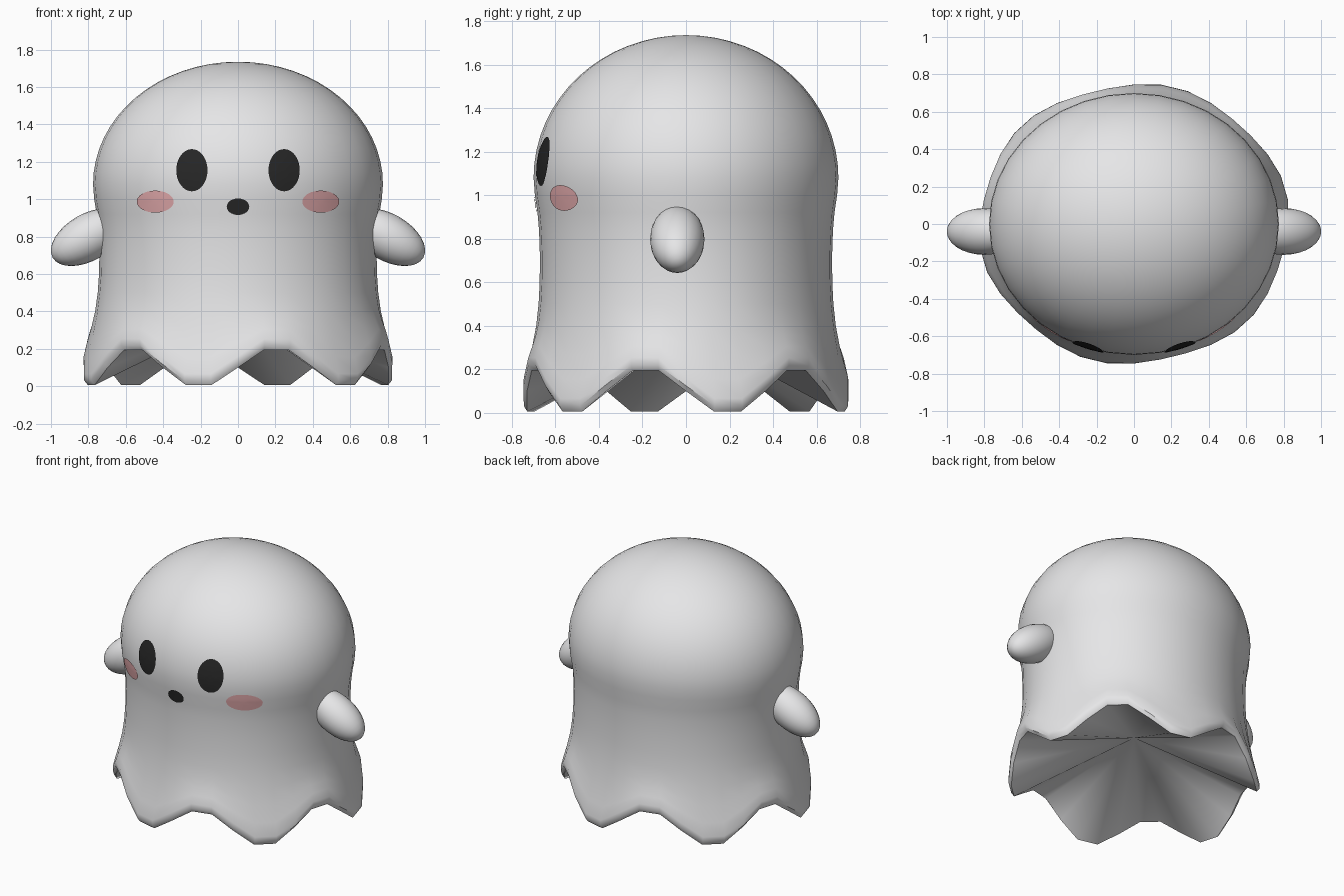
import bpy, bmesh, math
from mathutils import Matrix, Vector

if "Cube" in bpy.data.objects:
    bpy.data.objects.remove(bpy.data.objects["Cube"])

SEGS = 36


def material(name, col):
    m = bpy.data.materials.new(name)
    m.diffuse_color = (*col, 1)
    m.use_nodes = True
    m.node_tree.nodes["Principled BSDF"].inputs["Base Color"].default_value = m.diffuse_color
    return m


WHITE = material("soft_white", (0.8, 0.8, 0.81))
BLACK = material("charcoal", (0.02, 0.02, 0.02))
PINK = material("blush_pink", (0.78, 0.41, 0.42))


def finish(name, bm, mat, angle=40):
    bmesh.ops.recalc_face_normals(bm, faces=bm.faces[:])
    me = bpy.data.meshes.new(name)
    bm.to_mesh(me)
    bm.free()
    ob = bpy.data.objects.new(name, me)
    bpy.context.collection.objects.link(ob)
    me.materials.append(mat)
    bpy.ops.object.select_all(action='DESELECT')
    ob.select_set(True)
    bpy.context.view_layer.objects.active = ob
    bpy.ops.object.shade_smooth_by_angle(angle=math.radians(angle))
    return ob


# Upper profile: (z, x radius, y radius), dome first and then the waist
PROFILE = []
for i in range(1, 17):
    t = math.radians(90 * i / 16)
    PROFILE.append((1.08 + 0.655 * math.cos(t), 0.775 * math.sin(t), 0.70 * math.sin(t)))
PROFILE += [(1.0, 0.769, 0.694), (0.92, 0.755, 0.682), (0.84, 0.745, 0.675),
            (0.72, 0.741, 0.671), (0.6, 0.743, 0.672), (0.5, 0.75, 0.677)]
# Skirt: (height without wave, share of wave, x radius, y radius, lobe flare)
SKIRT = [(0.40, 0.2, 0.764, 0.688, 0.002), (0.31, 0.5, 0.785, 0.705, 0.005),
         (0.23, 0.8, 0.808, 0.725, 0.009), (0.16, 1.0, 0.825, 0.745, 0.011),
         (0.125, 1.0, 0.825, 0.746, 0.012), (0.10, 1.0, 0.805, 0.73, 0.012)]


# Body: lofted ellipses down to a six-lobed hem, closed by a hollow fan
def build_body():
    bm = bmesh.new()
    rings = []
    angles = [2 * math.pi * k / SEGS for k in range(SEGS)]
    for z, rx, ry in PROFILE:
        rings.append([bm.verts.new((rx * math.cos(a), ry * math.sin(a), z)) for a in angles])
    for z, share, rx, ry, flare in SKIRT:
        ring = []
        for a in angles:
            w = math.cos(6 * (a - math.radians(15)))
            ring.append(bm.verts.new(((rx + flare * w) * math.cos(a),
                                      (ry + flare * w) * math.sin(a),
                                      z - 0.108 * share * w)))
        rings.append(ring)
    crown = bm.verts.new((0, 0, 1.735))
    hollow = bm.verts.new((0, 0, 0.38))
    for k in range(SEGS):
        n = (k + 1) % SEGS
        bm.faces.new((crown, rings[0][k], rings[0][n]))
        bm.faces.new((hollow, rings[-1][n], rings[-1][k]))
        for a, b in zip(rings, rings[1:]):
            bm.faces.new((a[k], b[k], b[n], a[n]))
    finish("body", bm, WHITE)


def front_y(x, z):
    """Front surface depth of the body at x, z."""
    for (z0, a0, b0), (z1, a1, b1) in zip(PROFILE, PROFILE[1:]):
        if z1 <= z <= z0:
            t = (z0 - z) / (z0 - z1)
            rx, ry = a0 + t * (a1 - a0), b0 + t * (b1 - b0)
            return -ry * math.sqrt(max(0, 1 - (x / rx) ** 2))
    return -0.7


# Face marks: thin oval patches that follow the body
def patch(name, cx, cz, rx, rz, mat):
    bm = bmesh.new()

    def point(x, z):
        y = front_y(x, z)
        out = Vector((x / 0.6, y / 0.49, 0)).normalized() * 0.005
        return bm.verts.new((x + out.x, y + out.y, z))

    n = 32
    centre = point(cx, cz)
    rings = [[point(cx + rx * f * math.cos(2 * math.pi * k / n),
                    cz + rz * f * math.sin(2 * math.pi * k / n)) for k in range(n)]
             for f in (0.33, 0.67, 1.0)]
    for k in range(n):
        j = (k + 1) % n
        bm.faces.new((centre, rings[0][k], rings[0][j]))
        for a, b in zip(rings, rings[1:]):
            bm.faces.new((a[k], b[k], b[j], a[j]))
    bm.normal_update()
    if sum(f.normal.y for f in bm.faces) > 0:
        bmesh.ops.reverse_faces(bm, faces=bm.faces[:])
    ob = finish(name, bm, mat)
    if sum(p.normal.y for p in ob.data.polygons) > 0:
        ob.data.flip_normals()


# Arms: stubby ellipsoids drooping outwards
def arm(name, side):
    bm = bmesh.new()
    mat = (Matrix.Translation((side * 0.8, -0.04, 0.797))
           @ Matrix.Rotation(side * math.radians(30), 4, 'Y')
           @ Matrix.Diagonal((0.22, 0.125, 0.125, 1))
           @ Matrix.Rotation(math.radians(90), 4, 'Y'))
    bmesh.ops.create_uvsphere(bm, u_segments=24, v_segments=16, radius=1, matrix=mat)
    finish(name, bm, WHITE)


build_body()
patch("mouth", 0, 0.96, 0.06, 0.044, BLACK)
for label, s in (("left", -1), ("right", 1)):
    arm(label + "_arm", s)
    patch(label + "_eye", s * 0.245, 1.155, 0.083, 0.113, BLACK)
    patch(label + "_cheek", s * 0.44, 0.987, 0.098, 0.059, PINK)
